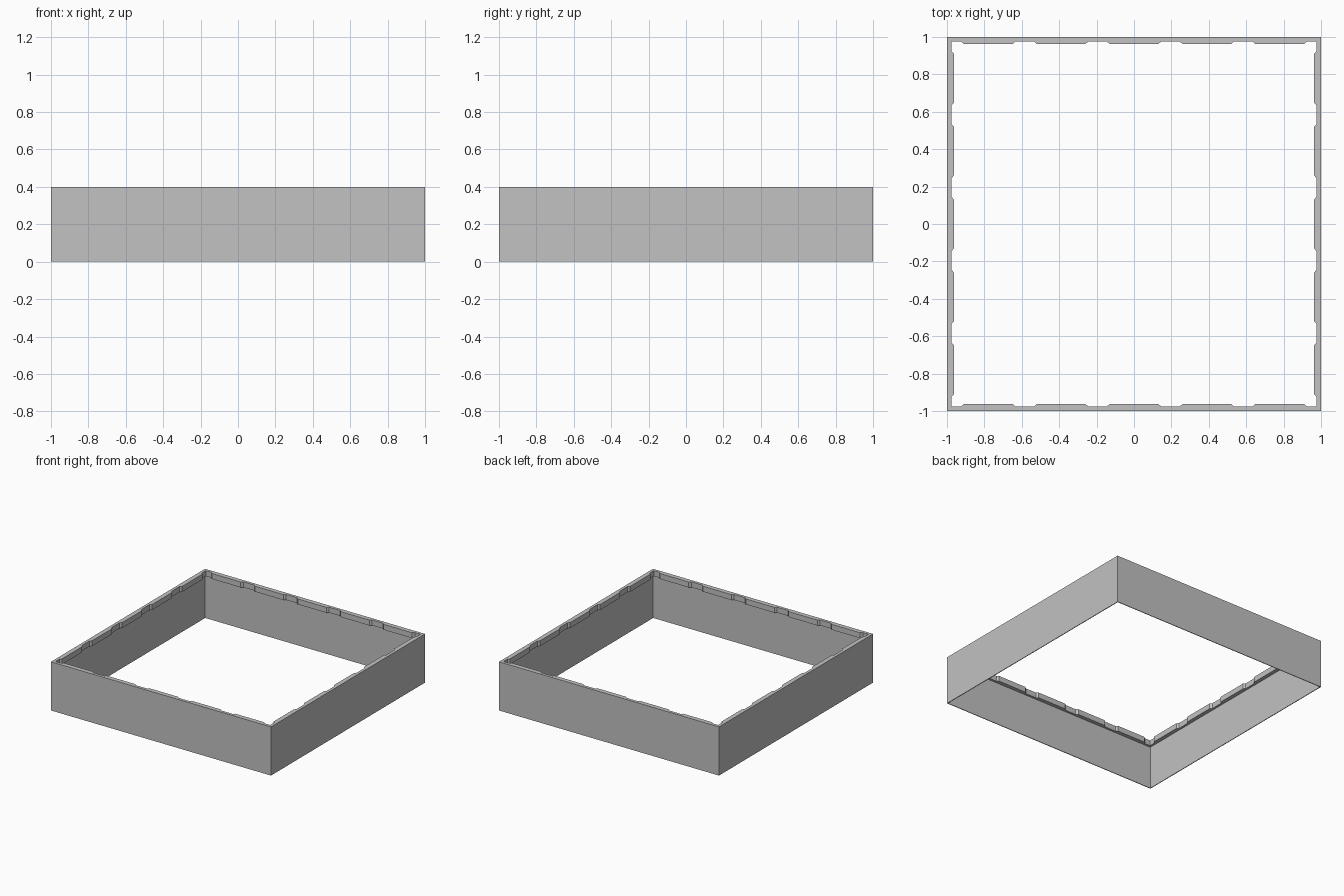
import bpy
import bmesh
from mathutils import Matrix

cube = bpy.data.objects.get("Cube")
if cube:
    bpy.data.objects.remove(cube)

HALF = 1.0        # half the outer width
HEIGHT = 0.4
WALL = 0.006      # thickness of the thin skirt wall
RECESS = 0.976    # inner face of the rim between the teeth
TOOTH = 0.962     # inner face of the teeth
RIM_H = 0.045
PITCH = 0.39

grey = bpy.data.materials.new("light grey")
grey.use_nodes = True
colour = (0.54, 0.54, 0.54, 1)
grey.diffuse_color = colour
grey.node_tree.nodes["Principled BSDF"].inputs["Base Color"].default_value = colour


def square_loop(side):
    """Repeat one side's (along, distance) points on all four sides."""
    points = []
    for i in range(4):
        turn = Matrix.Rotation(i * 1.5707963268, 2)
        for t, d in side:
            points.append((turn[0][0] * t - turn[0][1] * d,
                           turn[1][0] * t - turn[1][1] * d))
    return points


def ring(name, outer, inner, low, high):
    """Closed upright ring between two outlines with equal point counts."""
    bm = bmesh.new()
    loops = [[bm.verts.new((x, y, z)) for x, y in outline]
             for outline, z in ((outer, low), (outer, high), (inner, high), (inner, low))]
    count = len(outer)
    for k in range(4):
        a, b = loops[k], loops[(k + 1) % 4]
        for i in range(count):
            j = (i + 1) % count
            bm.faces.new((a[i], a[j], b[j], b[i]))
    bmesh.ops.recalc_face_normals(bm, faces=bm.faces)
    mesh = bpy.data.meshes.new(name)
    bm.to_mesh(mesh)
    bm.free()
    mesh.materials.append(grey)
    obj = bpy.data.objects.new(name, mesh)
    bpy.context.collection.objects.link(obj)
    return obj


# Thin square skirt
wall_inner = HALF - WALL
ring("skirt_wall", square_loop([(-HALF, HALF)]),
     square_loop([(-wall_inner, wall_inner)]), 0, HEIGHT)

# Toothed rim inside the top edge: five chamfered teeth on each side
inner_side = [(-RECESS, RECESS)]
outer_side = [(-wall_inner, wall_inner)]
for n in range(-2, 3):
    for offset, depth in ((-0.145, RECESS), (-0.13, TOOTH), (0.13, TOOTH), (0.145, RECESS)):
        inner_side.append((n * PITCH + offset, depth))
        outer_side.append((n * PITCH + offset, wall_inner))
ring("toothed_rim", square_loop(outer_side), square_loop(inner_side),
     HEIGHT - RIM_H, HEIGHT)
